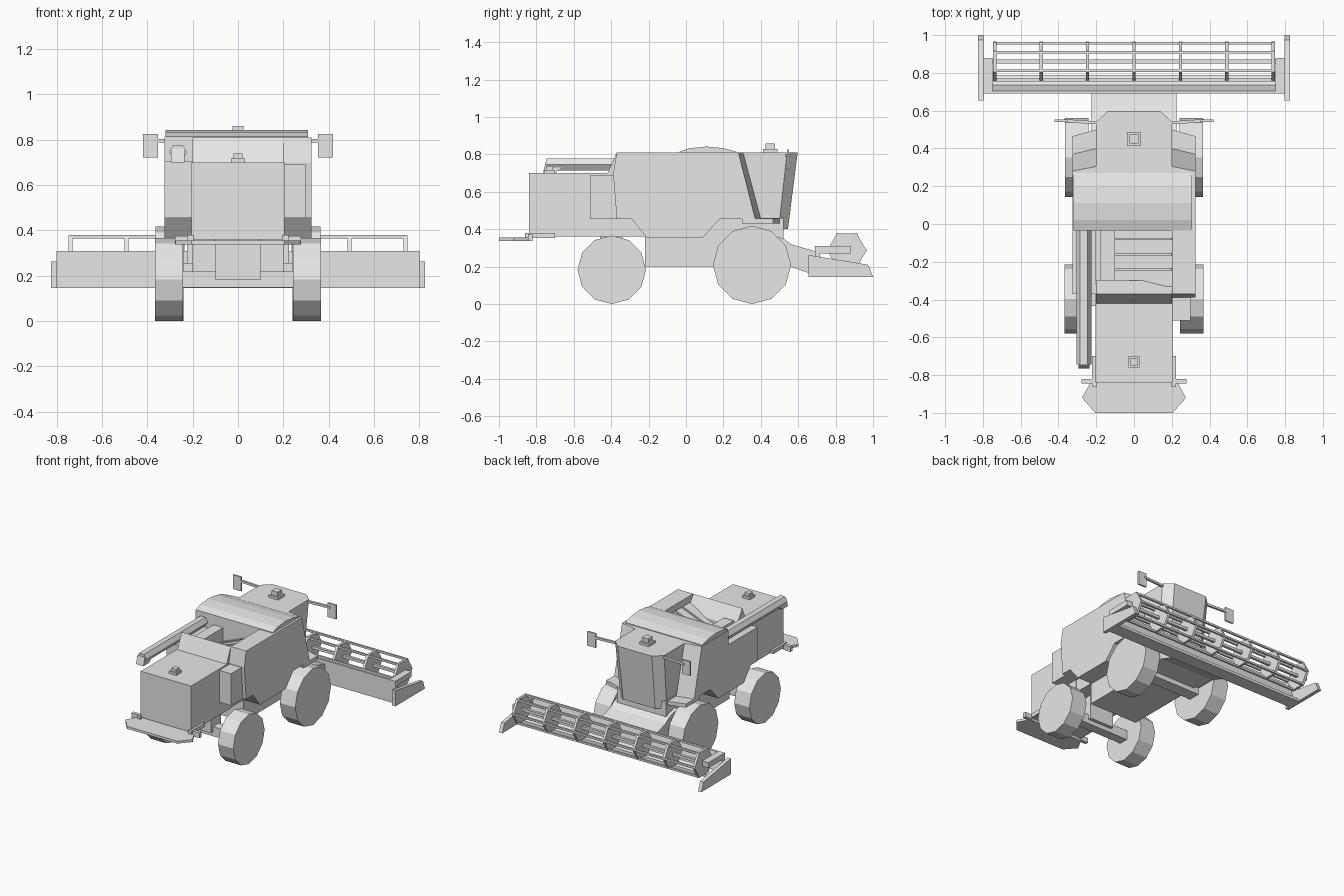
import bpy, bmesh, math
from mathutils import Vector

cube = bpy.data.objects.get("Cube")
if cube:
    bpy.data.objects.remove(cube, do_unlink=True)

grey = bpy.data.materials.new("plain_grey")
grey.use_nodes = True
grey.diffuse_color = (0.8, 0.8, 0.8, 1)
grey.node_tree.nodes["Principled BSDF"].inputs["Base Color"].default_value = (0.8, 0.8, 0.8, 1)


def loft(name, ring_a, ring_b):
    """Solid between two matching rings of points."""
    bm = bmesh.new()
    a = [bm.verts.new(p) for p in ring_a]
    b = [bm.verts.new(p) for p in ring_b]
    n = len(a)
    bm.faces.new(a)
    bm.faces.new(b[::-1])
    for i in range(n):
        j = (i + 1) % n
        bm.faces.new((a[i], b[i], b[j], a[j]))
    bmesh.ops.recalc_face_normals(bm, faces=bm.faces)
    mesh = bpy.data.meshes.new(name)
    bm.to_mesh(mesh)
    bm.free()
    mesh.materials.append(grey)
    obj = bpy.data.objects.new(name, mesh)
    bpy.context.collection.objects.link(obj)
    return obj


def side_prism(name, x0, x1, yz, yz_end=None):
    """Side profile extruded across x."""
    return loft(name, [(x0, y, z) for y, z in yz],
                [(x1, y, z) for y, z in (yz_end or yz)])


def slab(name, xy, z0, z1, xy_top=None):
    """Plan outline extruded up z."""
    return loft(name, [(x, y, z0) for x, y in xy],
                [(x, y, z1) for x, y in (xy_top or xy)])


def box(name, x0, x1, y0, y1, z0, z1):
    return slab(name, [(x0, y0), (x1, y0), (x1, y1), (x0, y1)], z0, z1)


def disc(name, x0, x1, y, z, r, n):
    pts = [(y + r * math.cos(i * math.tau / n), z + r * math.sin(i * math.tau / n))
           for i in range(n)]
    return side_prism(name, x0, x1, pts)


def bar(name, p, q, r):
    """Square rod between two points."""
    p, q = Vector(p), Vector(q)
    d = (q - p).normalized()
    u = d.cross(Vector((0, 0, 1))).normalized() * r
    v = d.cross(u).normalized() * r
    ring = [u + v, u - v, -u - v, -u + v]
    return loft(name, [p + c for c in ring], [q + c for c in ring])


def symmetric(half):
    """Plan outline of the +x half, completed by mirroring."""
    return half + [(-x, y) for x, y in half[::-1]]


# Chassis, rear body and centre block
box("chassis", -0.2, 0.2, -0.22, 0.52, 0.2, 0.46)
box("rear_body", -0.205, 0.205, -0.84, -0.37, 0.36, 0.7)
box("tank_base", -0.2, 0.2, -0.37, -0.03, 0.36, 0.62)
box("centre_block", -0.2, 0.2, -0.03, 0.29, 0.4, 0.805)
side_prism("tank_rear_wall", -0.2, 0.2,
           [(-0.42, 0.7), (-0.37, 0.81), (-0.3, 0.7), (-0.3, 0.6), (-0.42, 0.6)])

# Side shells with an angled front; the -x one is notched for the unloading tube
lower = [(0.18, 0.455), (0.09, 0.355), (-0.21, 0.355), (-0.29, 0.455), (-0.37, 0.455)]
outer = [(0.28, 0.81), (0.37, 0.455)] + lower
inner = [(0.305, 0.81), (0.4, 0.455)] + lower
full = [(-0.39, 0.7), (-0.37, 0.81)]
notch = [(-0.37, 0.705), (-0.03, 0.705), (-0.03, 0.81)]
side_prism("side_shell_left", 0.325, 0.2, outer + full, inner + full)
side_prism("side_shell_right", -0.325, -0.2, outer + notch, inner + notch)
box("side_locker", 0.2, 0.3, -0.51, -0.37, 0.455, 0.69)

# Tank interior boards
loft("tank_slope", [(0.2, -0.33, 0.76), (0.2, -0.03, 0.76), (-0.1, -0.03, 0.64), (-0.1, -0.33, 0.64)],
     [(0.2, -0.33, 0.6), (0.2, -0.03, 0.6), (-0.1, -0.03, 0.6), (-0.1, -0.33, 0.6)])
for y in (-0.08, -0.16, -0.24):
    bar("tank_rib", (0.2, y, 0.762), (-0.1, y, 0.642), 0.006)
box("tank_beam", -0.18, -0.1, -0.3, -0.03, 0.6, 0.74)

# Arched tank lid
side_prism("tank_lid", -0.32, 0.308,
           [(-0.035, 0.805), (-0.035, 0.815), (0.02, 0.833), (0.11, 0.842), (0.2, 0.833),
            (0.27, 0.815), (0.27, 0.805)])

# Cab and walkway
slab("cab", symmetric([(0.19, 0.27), (0.19, 0.495), (0.13, 0.545)]), 0.4, 0.81,
     symmetric([(0.2, 0.27), (0.2, 0.54), (0.14, 0.597)]))
slab("walkway", symmetric([(0.325, 0.3), (0.325, 0.465), (0.2, 0.5)]), 0.43, 0.457)

# Beacons
for y, z, r in ((0.45, 0.808, 0.038), (-0.73, 0.698, 0.03)):
    box("beacon_base", -r, r, y - r, y + r, z, z + 0.02)
    t = r * 0.65
    box("beacon_lamp", -t, t, y - t, y + t, z + 0.02, z + r * 1.35)

# Unloading tube with spout
hexagon = [(0.04 * math.cos(i * math.pi / 3), 0.037 * math.sin(i * math.pi / 3)) for i in range(6)]
loft("unloading_tube", [(-0.265 + x, -0.745, 0.745 + z) for x, z in hexagon],
     [(-0.265 + x, -0.03, 0.745 + z) for x, z in hexagon])
side_prism("tube_spout", -0.295, -0.235,
           [(-0.75, 0.76), (-0.765, 0.7), (-0.7, 0.7), (-0.655, 0.74)])

# Feeder house
side_prism("feeder_house", -0.225, 0.225,
           [(0.42, 0.38), (0.52, 0.35), (0.56, 0.32), (0.7, 0.28), (0.7, 0.15), (0.56, 0.2), (0.42, 0.2)])

# Header trough
side_prism("header_trough", -0.8, 0.8,
           [(0.69, 0.145), (0.69, 0.31), (0.705, 0.31), (0.735, 0.19), (0.79, 0.165), (0.79, 0.145)])

# Reel
ry, rz, rr = 0.86, 0.287, 0.105
for i in range(7):
    x = -0.738 + i * 0.246
    disc("reel_plate", x - 0.009, x + 0.009, ry, rz, rr, 6)
for i in range(6):
    a = i * math.pi / 3
    y, z = ry + rr * 0.93 * math.cos(a), rz + rr * 0.93 * math.sin(a)
    bar("reel_bar", (-0.745, y, z), (0.745, y, z), 0.007)
bar("reel_shaft", (-0.78, ry, rz), (0.78, ry, rz), 0.01)

# Rear deck
slab("rear_deck", symmetric([(0.225, -0.83), (0.275, -0.92), (0.205, -1.0)]), 0.337, 0.355)
bar("rear_axle", (-0.3, -0.4, 0.183), (0.3, -0.4, 0.183), 0.035)
box("axle_mount", -0.1, 0.1, -0.46, -0.34, 0.18, 0.37)
bar("front_axle", (-0.3, 0.353, 0.21), (0.3, 0.353, 0.21), 0.045)

# Mirrored pairs
for s in (-1, 1):
    disc("front_wheel", s * 0.24, s * 0.365, 0.353, 0.209, 0.209, 12)
    disc("rear_wheel", s * 0.243, s * 0.367, -0.397, 0.183, 0.183, 12)
    side_prism("header_end_plate", s * 0.798, s * 0.825,
               [(0.655, 0.145), (1.0, 0.145), (0.975, 0.21), (0.655, 0.262)])
    box("reel_arm", s * 0.75, s * 0.8, 0.69, 0.88, 0.27, 0.31)
    bar("mirror_arm", (s * 0.18, 0.535, 0.795), (s * 0.37, 0.547, 0.795), 0.008)
    box("mirror", s * 0.352, s * 0.42, 0.54, 0.552, 0.722, 0.826)
    box("deck_arm", s * 0.195, s * 0.222, -0.86, -0.7, 0.352, 0.38)
    box("tail_lamp", s * 0.22, s * 0.278, -0.845, -0.82, 0.337, 0.375)
